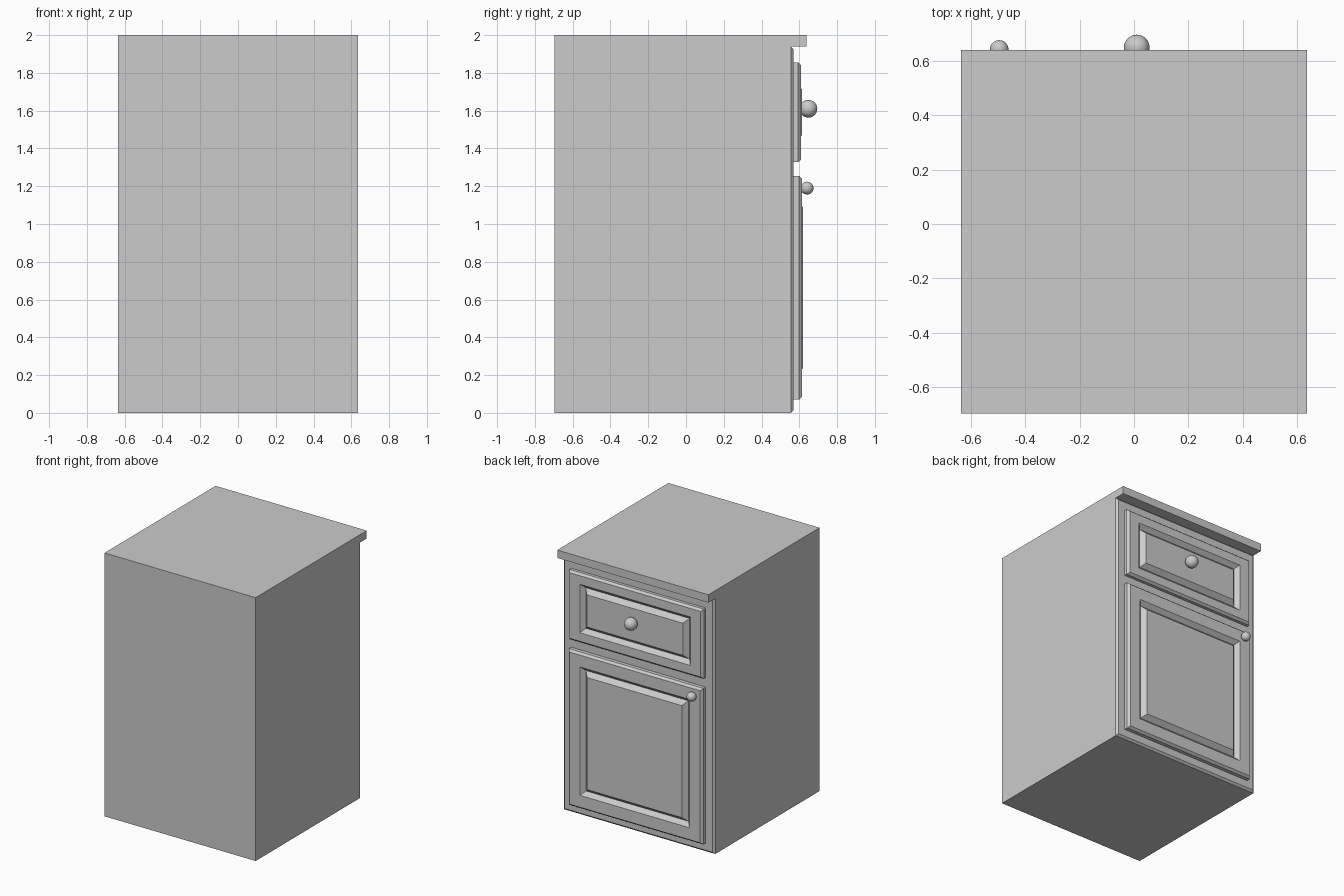
import bpy, bmesh

if "Cube" in bpy.data.objects:
    bpy.data.objects.remove(bpy.data.objects["Cube"])

def rect_loft(name, x, z0, z1, rings):
    """Nested rectangles facing +y; each ring is (x inset, z inset, y)."""
    bm = bmesh.new()
    loops = []
    for ix, iz, y in rings:
        pts = [(-x + ix, z0 + iz), (x - ix, z0 + iz), (x - ix, z1 - iz), (-x + ix, z1 - iz)]
        loops.append([bm.verts.new((px, y, pz)) for px, pz in pts])
    for a, b in zip(loops, loops[1:]):
        for i in range(4):
            j = (i + 1) % 4
            bm.faces.new((a[i], a[j], b[j], b[i]))
    bm.faces.new(loops[0])
    bm.faces.new(loops[-1])
    bmesh.ops.recalc_face_normals(bm, faces=bm.faces)
    me = bpy.data.meshes.new(name)
    bm.to_mesh(me)
    bm.free()
    ob = bpy.data.objects.new(name, me)
    bpy.context.collection.objects.link(ob)
    return ob

def raised_panel(name, x, z0, z1, front, mx, mz):
    """Chamfered board with a V groove around a raised centre panel."""
    rect_loft(name, x, z0, z1, [
        (0, 0, 0.57), (0, 0, front - 0.017), (0.015, 0.015, front),
        (mx, mz, front), (mx + 0.03, mz + 0.03, front - 0.03),
        (mx + 0.062, mz + 0.062, front + 0.004)])

def knob(name, loc, r):
    bpy.ops.mesh.primitive_uv_sphere_add(segments=32, ring_count=16, radius=r, location=loc)
    bpy.context.object.name = name
    bpy.ops.object.shade_smooth()

# carcass, countertop with overhang, chamfered face board
W = 0.635
rect_loft("cabinet_body", W, 0, 1.94, [(0, 0, -0.695), (0, 0, 0.555)])
rect_loft("countertop", W, 1.94, 2.0, [(0, 0, -0.695), (0, 0, 0.638)])
rect_loft("face_board", W, 0, 1.94, [(0, 0, 0.555), (0.015, 0.015, 0.57)])

# drawer and door fronts
raised_panel("drawer_front", 0.565, 1.327, 1.855, 0.61, 0.1, 0.08)
raised_panel("door", 0.565, 0.07, 1.255, 0.615, 0.105, 0.105)

# knobs
knob("drawer_knob", (0.01, 0.648, 1.61), 0.047)
knob("door_knob", (-0.495, 0.641, 1.19), 0.034)
